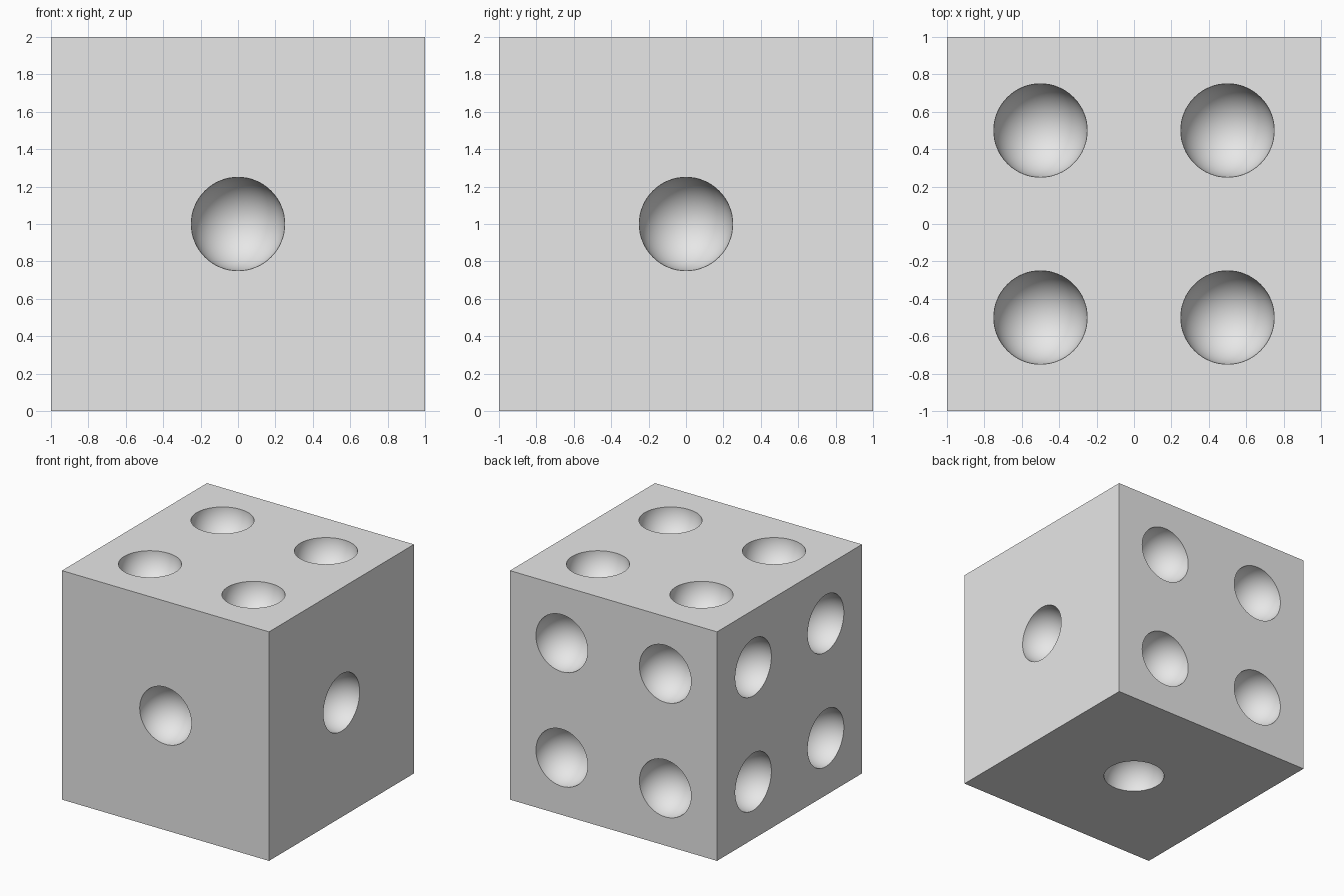
import bpy, bmesh, math
from mathutils import Vector, Matrix

default = bpy.data.objects.get("Cube")
if default:
    bpy.data.objects.remove(default, do_unlink=True)

HALF = 1.0      # half the side of the block
RADIUS = 0.25   # dimple radius
SPREAD = 0.5    # offset of the grouped dimples from the face centre

grey = bpy.data.materials.new("light grey")
grey.use_nodes = True
colour = (0.8, 0.8, 0.8, 1)
grey.diffuse_color = colour
grey.node_tree.nodes["Principled BSDF"].inputs["Base Color"].default_value = colour


def add_object(name, bm):
    mesh = bpy.data.meshes.new(name)
    bm.to_mesh(mesh)
    bm.free()
    mesh.materials.append(grey)
    obj = bpy.data.objects.new(name, mesh)
    bpy.context.collection.objects.link(obj)
    return obj


# Block
centre = Vector((0, 0, HALF))
bm = bmesh.new()
bmesh.ops.create_cube(bm, size=2 * HALF, matrix=Matrix.Translation(centre))
block = add_object("dimpled_block", bm)

# Dimple cutters: four on top, back and -x faces, one on each opposite face
single = [(0, 0)]
four = [(a, b) for a in (-SPREAD, SPREAD) for b in (-SPREAD, SPREAD)]
faces = [((0, 0, 1), four), ((0, 0, -1), single),
         ((0, 1, 0), four), ((0, -1, 0), single),
         ((-1, 0, 0), four), ((1, 0, 0), single)]
bm = bmesh.new()
for normal, spots in faces:
    turn = Vector(normal).to_track_quat('Z', 'Y').to_matrix().to_4x4()
    for a, b in spots:
        place = Matrix.Translation(centre) @ turn @ Matrix.Translation((a, b, HALF))
        bmesh.ops.create_uvsphere(bm, u_segments=64, v_segments=33,
                                  radius=RADIUS, matrix=place)
cutter = add_object("dimple_cutter", bm)
cutter.hide_render = True

# Carve the dimples, then drop the cutter
carve = block.modifiers.new("dimples", 'BOOLEAN')
carve.operation = 'DIFFERENCE'
carve.solver = 'EXACT'
carve.object = cutter
bpy.ops.object.select_all(action='DESELECT')
block.select_set(True)
bpy.context.view_layer.objects.active = block
bpy.ops.object.modifier_apply(modifier=carve.name)
bpy.data.objects.remove(cutter, do_unlink=True)

# Smooth hollows with crisp rims and block edges
bpy.ops.object.shade_smooth_by_angle(angle=math.radians(30))
